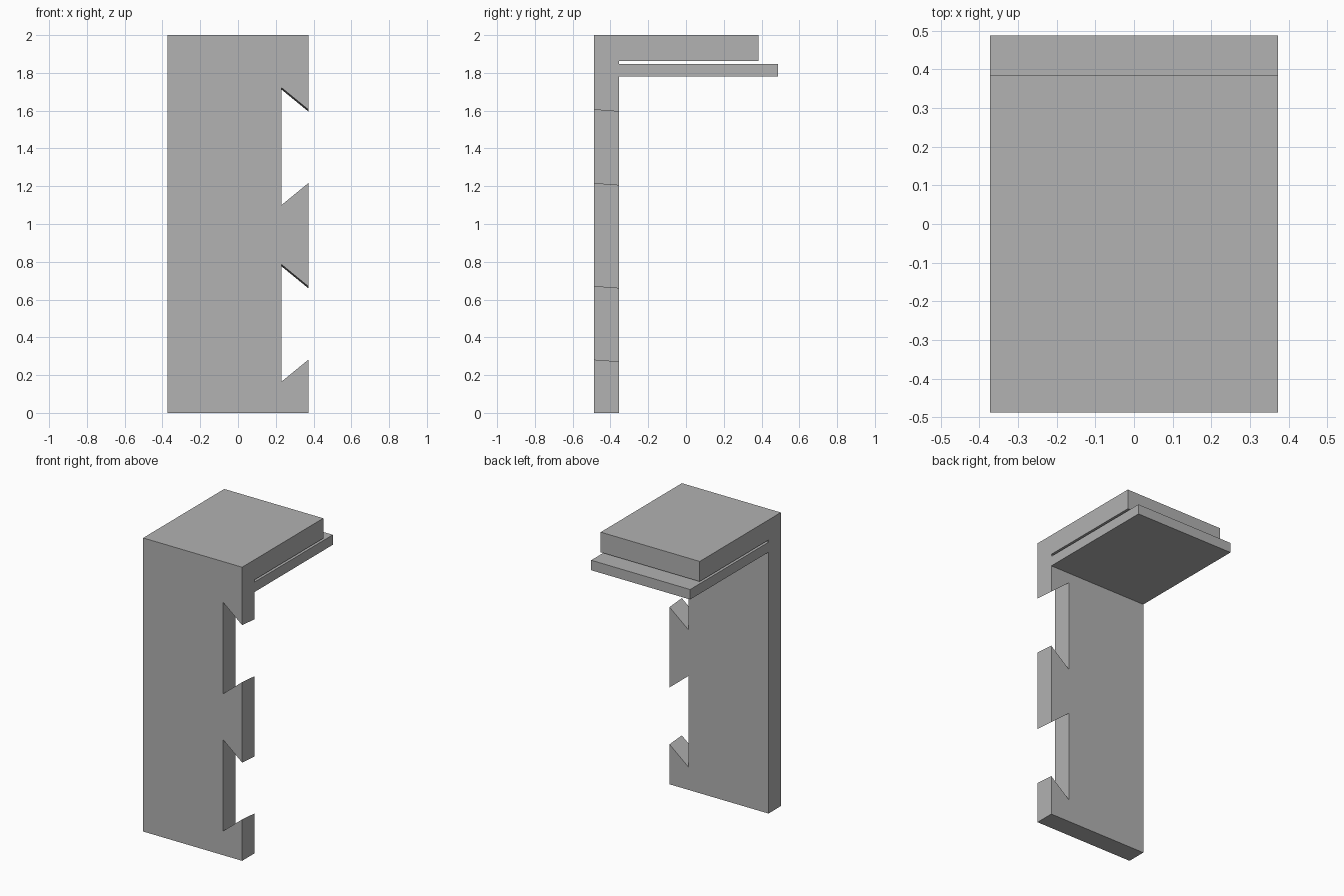
import bpy
import bmesh
from mathutils import Vector

cube = bpy.data.objects.get("Cube")
if cube:
    bpy.data.objects.remove(cube, do_unlink=True)

HALF_WIDTH = 0.373
FRONT, WALL_BACK = -0.488, -0.355

grey = bpy.data.materials.new("plain grey")
grey.use_nodes = True
colour = (0.445, 0.445, 0.445, 1)
grey.diffuse_color = colour
grey.node_tree.nodes["Principled BSDF"].inputs["Base Color"].default_value = colour


def prism(name, profile, sweep):
    """Extrude a closed 3D profile along the sweep vector."""
    bm = bmesh.new()
    face = bm.faces.new([bm.verts.new(p) for p in profile])
    extruded = bmesh.ops.extrude_face_region(bm, geom=[face])["geom"]
    moved = [v for v in extruded if isinstance(v, bmesh.types.BMVert)]
    bmesh.ops.translate(bm, verts=moved, vec=Vector(sweep))
    bmesh.ops.recalc_face_normals(bm, faces=bm.faces)
    mesh = bpy.data.meshes.new(name)
    bm.to_mesh(mesh)
    bm.free()
    mesh.materials.append(grey)
    obj = bpy.data.objects.new(name, mesh)
    bpy.context.collection.objects.link(obj)
    return obj


# Upright wall with a thick top shelf and a longer thin shelf under it
side = [(FRONT, 0), (WALL_BACK, 0), (WALL_BACK, 1.78), (0.488, 1.78),
        (0.488, 1.848), (WALL_BACK, 1.848), (WALL_BACK, 1.863),
        (0.385, 1.863), (0.385, 2), (FRONT, 2)]
bracket = prism("shelf_bracket", [(-HALF_WIDTH, y, z) for y, z in side],
                (2 * HALF_WIDTH, 0, 0))

# Dovetail notches in the left edge, sloping slightly down toward the back
INNER, OVERSHOOT, DROP = 0.23, 0.05, 0.075
slope = 0.117 / (HALF_WIDTH - INNER)
outer = HALF_WIDTH + OVERSHOOT
rise = slope * (outer - INNER)
for bottom, top in ((0.165, 0.786), (1.10, 1.722)):
    lift = OVERSHOOT * DROP
    outline = [(INNER, bottom), (outer, bottom + rise),
               (outer, top - rise), (INNER, top)]
    depth = WALL_BACK - FRONT + 2 * OVERSHOOT
    cutter = prism("notch_cutter",
                   [(x, FRONT - OVERSHOOT, z + lift) for x, z in outline],
                   (0, depth, -depth * DROP))
    cutter.hide_render = True
    cut = bracket.modifiers.new("notch", "BOOLEAN")
    cut.operation = "DIFFERENCE"
    cut.solver = "EXACT"
    cut.object = cutter
    bpy.context.view_layer.objects.active = bracket
    bpy.ops.object.modifier_apply(modifier=cut.name)
    bpy.data.objects.remove(cutter, do_unlink=True)
